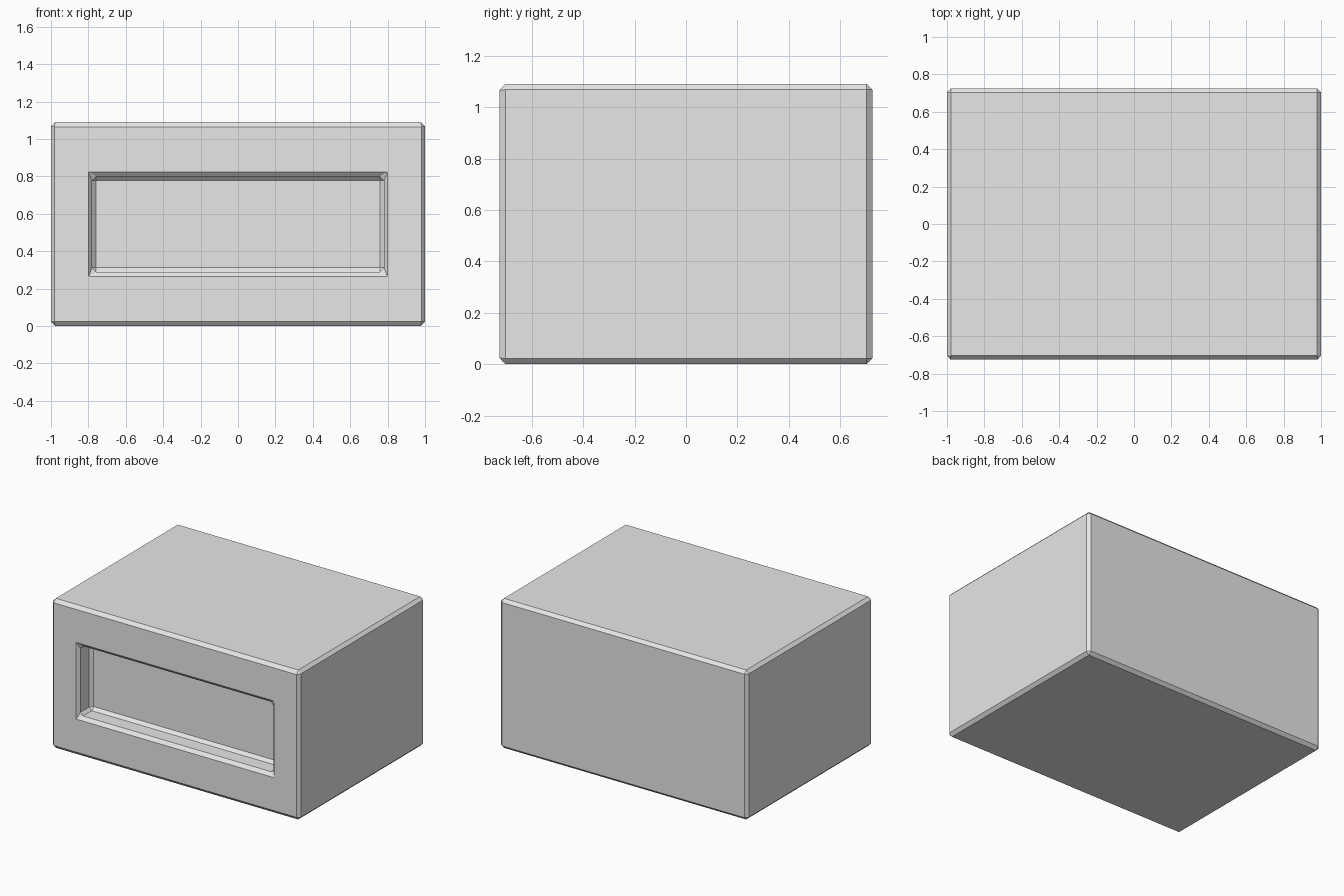
import bpy
import bmesh
from mathutils import Vector

WIDTH, DEPTH, HEIGHT = 2.0, 1.45, 1.09
RECESS_W, RECESS_H, RECESS_DEPTH = 1.56, 0.51, 0.145
BEVEL = 0.022

default = bpy.data.objects.get("Cube")
if default:
    bpy.data.objects.remove(default)

# Plain grey for the whole part
grey = bpy.data.materials.new("light grey")
grey.use_nodes = True
colour = (0.8, 0.8, 0.8, 1)
grey.diffuse_color = colour
grey.node_tree.nodes["Principled BSDF"].inputs["Base Color"].default_value = colour

# Solid block
bm = bmesh.new()
bmesh.ops.create_cube(bm, size=1)
bmesh.ops.scale(bm, vec=(WIDTH, DEPTH, HEIGHT), verts=bm.verts)
bmesh.ops.translate(bm, vec=(0, 0, HEIGHT / 2), verts=bm.verts)

# Rectangular recess in the front face
bm.normal_update()
front = min(bm.faces, key=lambda f: f.calc_center_median().y)
bmesh.ops.inset_region(bm, faces=[front], thickness=0.1)
middle = front.calc_center_median()
for v in front.verts:
    side = 1 if v.co.x > 0 else -1
    level = 1 if v.co.z > middle.z else -1
    v.co = Vector((side * RECESS_W / 2, v.co.y, HEIGHT / 2 + level * RECESS_H / 2))
floor = bmesh.ops.extrude_discrete_faces(bm, faces=[front])["faces"][0]
bmesh.ops.translate(bm, vec=(0, RECESS_DEPTH, 0), verts=floor.verts)

# Join the four-piece front rim into clean flat faces, keeping its corner seams
bmesh.ops.recalc_face_normals(bm, faces=bm.faces)
mesh = bpy.data.meshes.new("block_with_recess")
bm.to_mesh(mesh)
bm.free()
mesh.materials.append(grey)
block = bpy.data.objects.new("block_with_recess", mesh)
bpy.context.collection.objects.link(block)

# Chamfer every sharp edge, inside and out
chamfer = block.modifiers.new("chamfer", "BEVEL")
chamfer.width = BEVEL
chamfer.segments = 1
chamfer.limit_method = "ANGLE"
